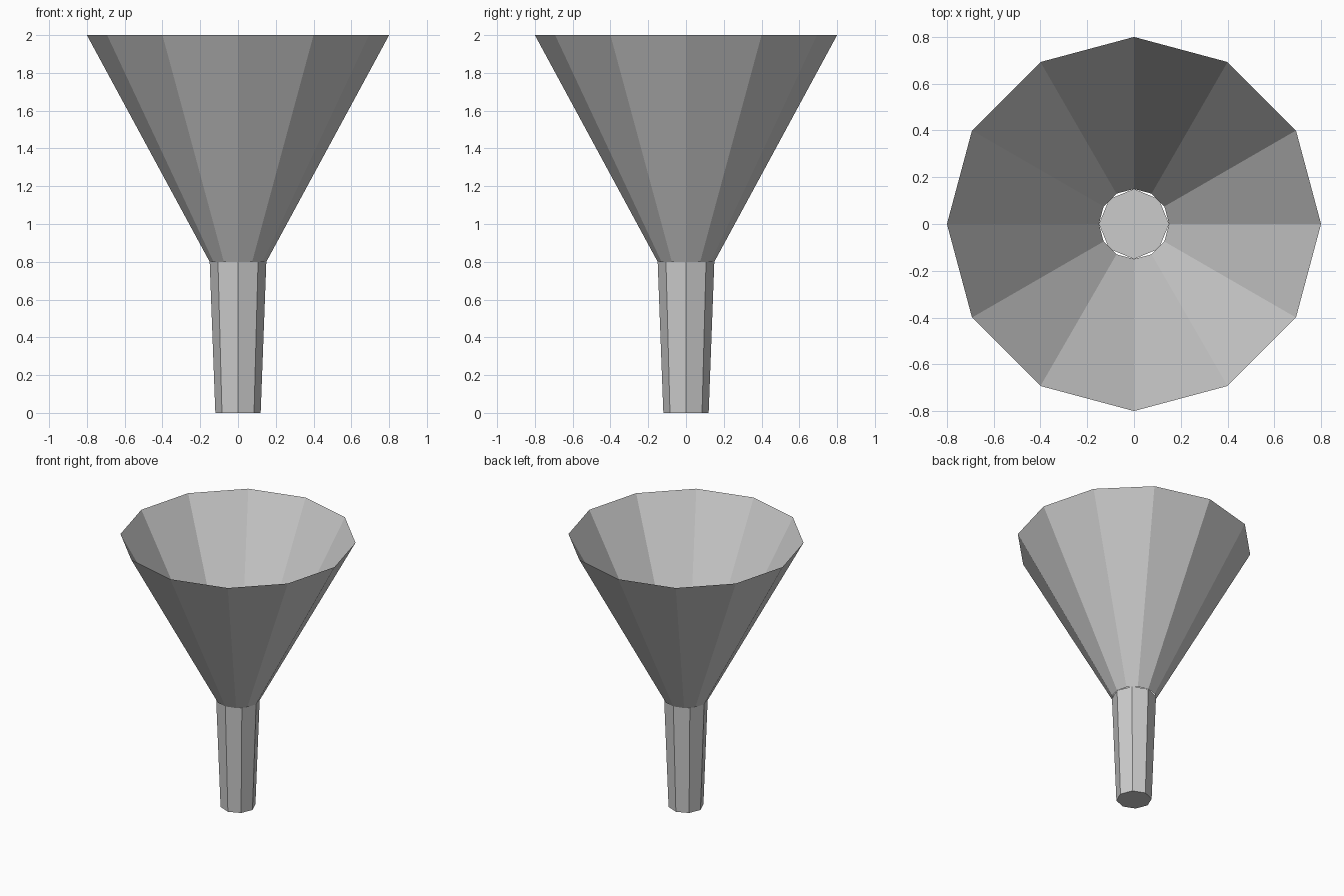
import bpy

if "Cube" in bpy.data.objects:
    bpy.data.objects.remove(bpy.data.objects["Cube"])


def tapered(name, sides, r_bottom, r_top, z0, z1, fill):
    # Tapered section with a corner on the x axis
    bpy.ops.mesh.primitive_cone_add(
        vertices=sides, radius1=r_bottom, radius2=r_top, depth=z1 - z0,
        end_fill_type=fill, location=(0, 0, (z0 + z1) / 2))
    obj = bpy.context.object
    obj.name = name
    return obj


# Closed eight-sided spout
tapered("spout", 8, 0.12, 0.15, 0.0, 0.8, 'NGON')

# Open twelve-sided thin bowl
tapered("funnel_bowl", 12, 0.15, 0.8, 0.8, 2.0, 'NOTHING')
